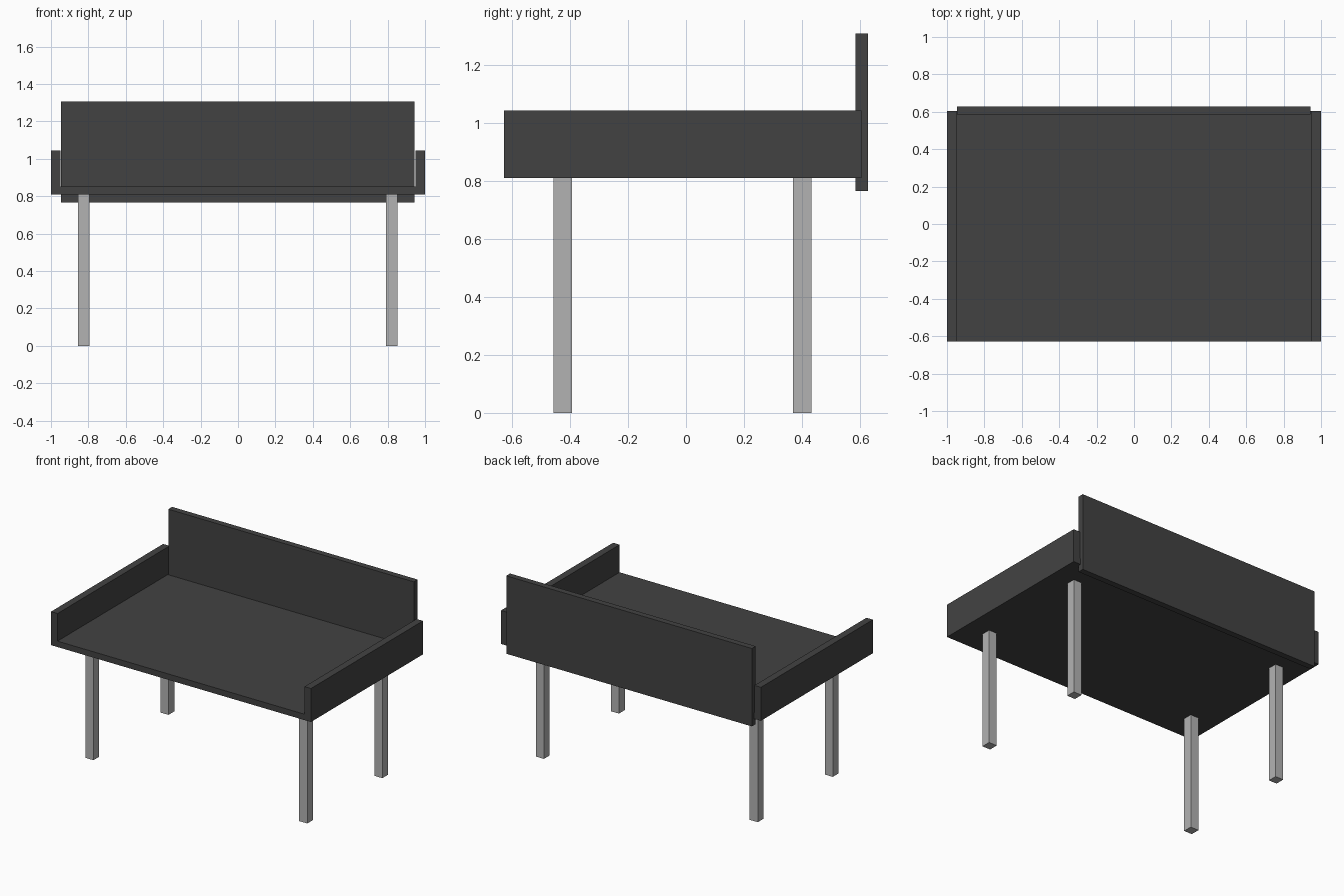
import bpy

if "Cube" in bpy.data.objects:
    bpy.data.objects.remove(bpy.data.objects["Cube"])


def material(name, value):
    mat = bpy.data.materials.new(name)
    mat.diffuse_color = (value, value, value, 1)
    mat.use_nodes = True
    mat.node_tree.nodes["Principled BSDF"].inputs["Base Color"].default_value = mat.diffuse_color
    return mat


def extrude_profile(name, profile, y0, y1, mat):
    """Extrude an x-z outline (counter-clockwise from the front) from y0 to y1."""
    n = len(profile)
    verts = [(x, y, z) for y in (y0, y1) for x, z in profile]
    faces = [tuple(range(n)), tuple(reversed(range(n, 2 * n)))]
    faces += [(i, i + n, (i + 1) % n + n, (i + 1) % n) for i in range(n)]
    mesh = bpy.data.meshes.new(name)
    mesh.from_pydata(verts, [], faces)
    mesh.materials.append(mat)
    obj = bpy.data.objects.new(name, mesh)
    bpy.context.collection.objects.link(obj)
    return obj


def box(name, x0, x1, y0, y1, z0, z1, mat):
    return extrude_profile(name, [(x0, z0), (x1, z0), (x1, z1), (x0, z1)], y0, y1, mat)


dark = material("dark_panel", 0.055)
grey = material("leg_grey", 0.45)

# Table top and raised sides as one U-shaped tray
u_profile = [(-1, 0.81), (1, 0.81), (1, 1.043), (0.95, 1.043),
             (0.95, 0.851), (-0.95, 0.851), (-0.95, 1.043), (-1, 1.043)]
extrude_profile("tray", u_profile, -0.627, 0.605, dark)

# Tall back board, overlapping the rear edge of the tray
box("back_board", -0.946, 0.944, 0.585, 0.627, 0.765, 1.307, dark)

# Four square legs
for row, y in (("front", -0.425), ("back", 0.4)):
    for side, x in (("left", -0.824), ("right", 0.822)):
        box(f"{row}_{side}_leg", x - 0.031, x + 0.031, y - 0.032, y + 0.032, 0, 0.811, grey)
